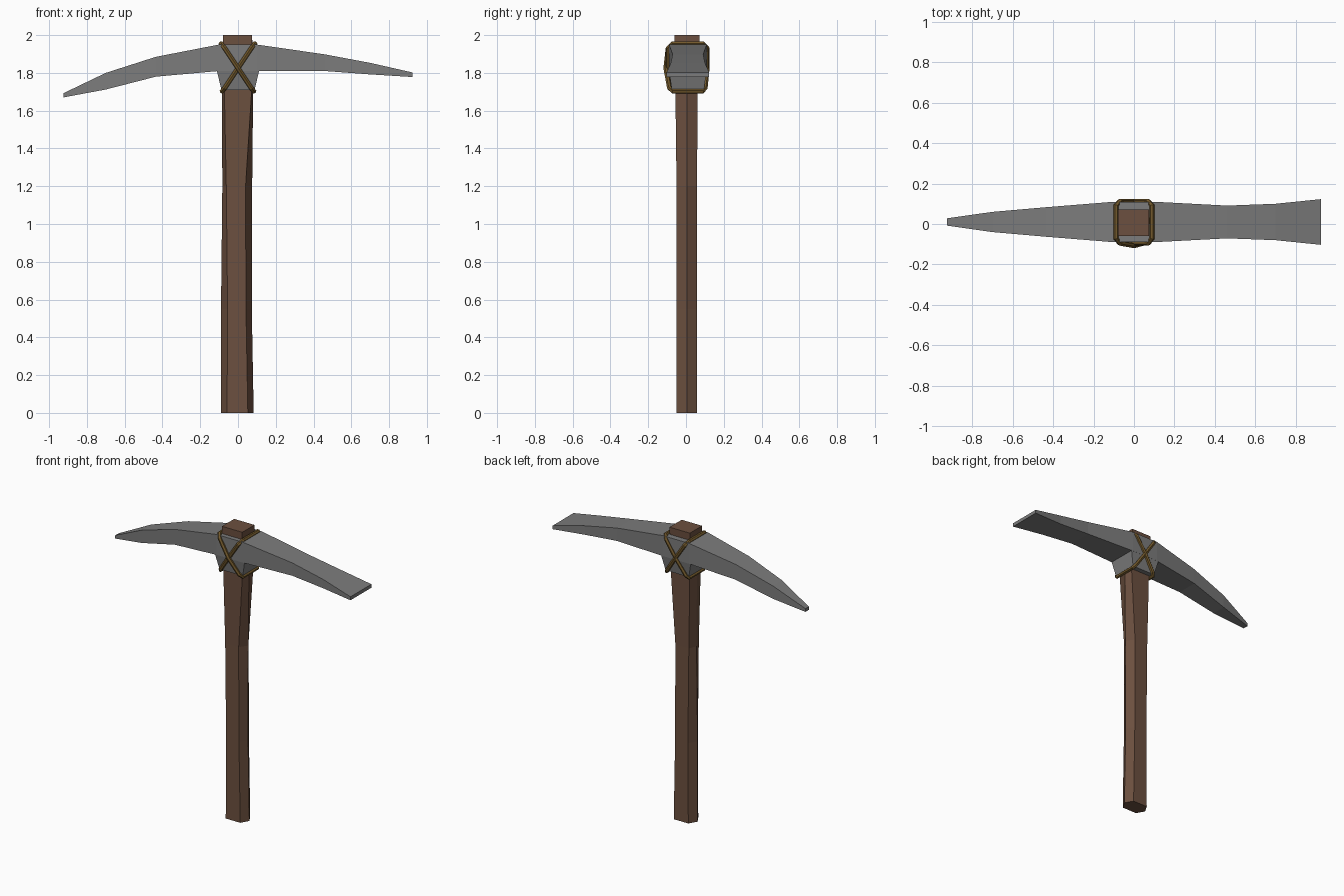
import bpy, bmesh

if "Cube" in bpy.data.objects:
    bpy.data.objects.remove(bpy.data.objects["Cube"])


def material(name, rgb):
    m = bpy.data.materials.new(name)
    m.diffuse_color = (*rgb, 1)
    m.use_nodes = True
    m.node_tree.nodes["Principled BSDF"].inputs["Base Color"].default_value = m.diffuse_color
    return m


WOOD = material("wood", (0.15, 0.08, 0.05))
IRON = material("iron", (0.2, 0.2, 0.2))
CORD = material("cord", (0.17, 0.1, 0.025))


def loft(name, rings, mat):
    """Skin a closed solid through equal-length rings of points."""
    bm = bmesh.new()
    vs = [[bm.verts.new(p) for p in r] for r in rings]
    n = len(vs[0])
    for a, b in zip(vs, vs[1:]):
        for i in range(n):
            j = (i + 1) % n
            bm.faces.new((a[i], a[j], b[j], b[i]))
    bm.faces.new(vs[0])
    bm.faces.new(vs[-1])
    bmesh.ops.recalc_face_normals(bm, faces=bm.faces)
    me = bpy.data.meshes.new(name)
    bm.to_mesh(me)
    bm.free()
    ob = bpy.data.objects.new(name, me)
    bpy.context.collection.objects.link(ob)
    me.materials.append(mat)
    return ob


# Handle: six-sided shaft, flaring to a nearly square top
# z, side corners x0/x1, flat faces x0/x1, front y, back y
handle = [
    (0.00, -0.09, 0.083, -0.058, 0.052, -0.05, 0.058),
    (0.55, -0.09, 0.073, -0.055, 0.042, -0.05, 0.058),
    (1.20, -0.083, 0.075, -0.062, 0.040, -0.05, 0.058),
    (1.70, -0.085, 0.080, -0.072, 0.072, -0.056, 0.062),
    (2.00, -0.080, 0.075, -0.079, 0.074, -0.06, 0.072),
]
loft("handle", [[(a, 0.004, z), (c, f, z), (d, f, z), (b, 0.004, z), (d, k, z), (c, k, z)]
                for z, a, b, c, d, f, k in handle], WOOD)

# Pick head: pointed arm on the left, flat adze blade on the right
# x, bottom z, top z, half width
head = [
    (-0.925, 1.67, 1.692, 0.018), (-0.70, 1.712, 1.80, 0.05),
    (-0.435, 1.78, 1.885, 0.073), (-0.10, 1.81, 1.95, 0.10),
    (0.10, 1.81, 1.95, 0.10), (0.46, 1.81, 1.898, 0.081),
    (0.70, 1.792, 1.853, 0.09), (0.925, 1.778, 1.802, 0.113),
]
CY = 0.01
loft("pick_head", [[(x, CY - w, b), (x, CY + w, b), (x, CY + w, t), (x, CY - w, t)]
                   for x, b, t, w in head], IRON)

# Socket collar tapering below the head
collar = [(1.71, 0.088, 0.085), (1.812, 0.112, 0.0995)]
loft("socket_collar", [[(-x, CY - w, z), (x, CY - w, z), (x, CY + w, z), (-x, CY + w, z)]
                       for z, x, w in collar], IRON)


# Cord lashing: two closed loops crossing on front and back
def lashing(name, s, front):
    pts = [
        (-0.07 * s, -0.095, 1.93), (0, front, 1.825), (0.07 * s, -0.088, 1.72),
        (0.085 * s, -0.068, 1.702), (0.085 * s, 0.088, 1.702),
        (0.07 * s, 0.102, 1.72), (0, 0.112, 1.825), (-0.07 * s, 0.112, 1.93),
        (-0.09 * s, 0.09, 1.955), (-0.09 * s, -0.07, 1.955),
    ]
    cu = bpy.data.curves.new(name, 'CURVE')
    cu.dimensions = '3D'
    cu.bevel_depth = 0.013
    cu.bevel_resolution = 1
    sp = cu.splines.new('POLY')
    sp.points.add(len(pts) - 1)
    for p, co in zip(sp.points, pts):
        p.co = (*co, 1)
    sp.use_cyclic_u = True
    sp.use_smooth = False
    cu.materials.append(CORD)
    ob = bpy.data.objects.new(name, cu)
    bpy.context.collection.objects.link(ob)


lashing("cord_lashing_a", 1, -0.107)
lashing("cord_lashing_b", -1, -0.095)
